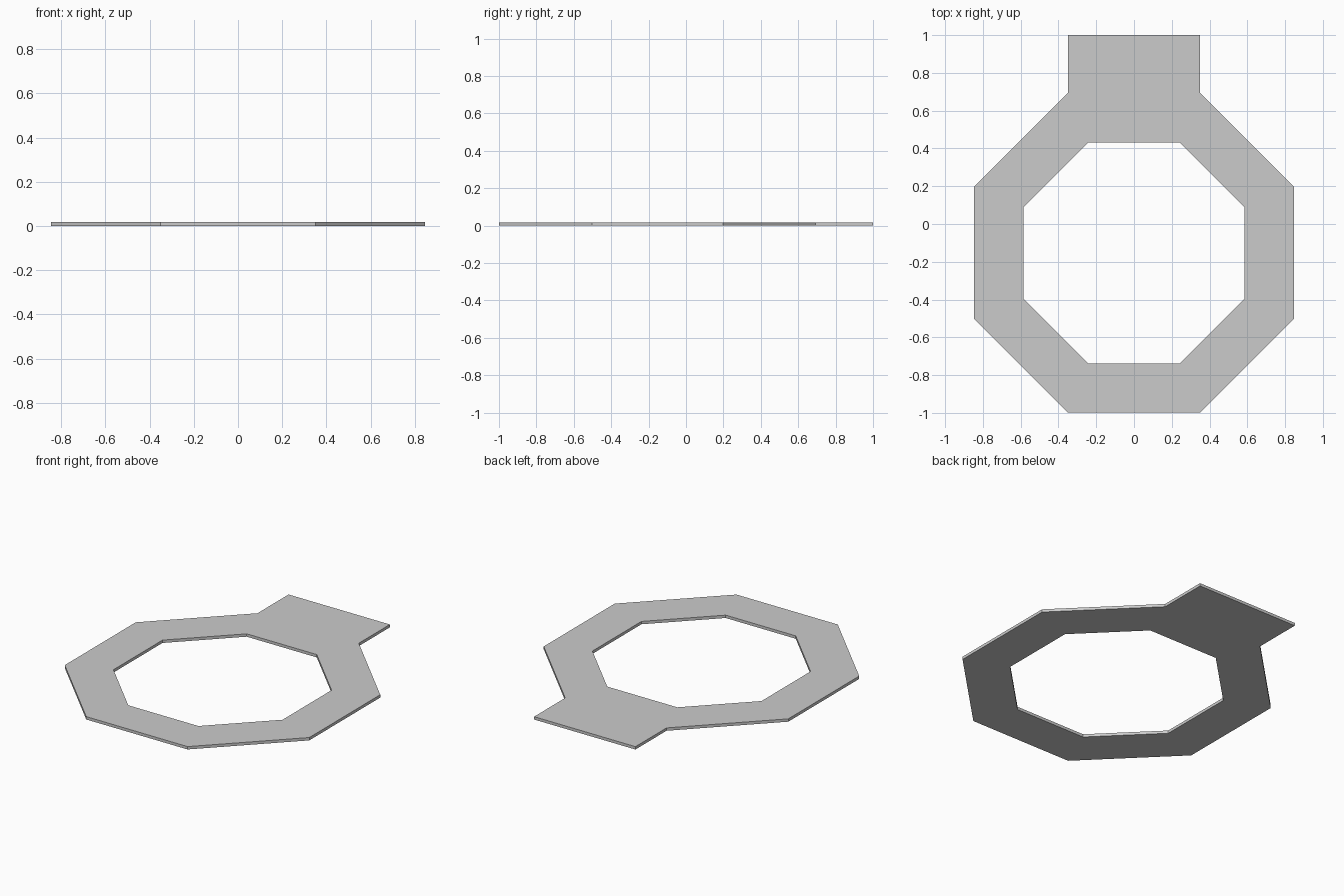
import bpy, bmesh, math

if "Cube" in bpy.data.objects:
    bpy.data.objects.remove(bpy.data.objects["Cube"])

CENTRE_Y = -0.153
OUTER, INNER = 0.846, 0.585   # centre-to-side distances
TAB_END = 1.0
THICK = 0.018


def octagon(bm, apothem):
    r = apothem / math.cos(math.pi / 8)
    angles = [math.pi / 8 + i * math.pi / 4 for i in range(8)]
    return [bm.verts.new((r * math.cos(a), CENTRE_Y + r * math.sin(a), 0)) for a in angles]


bm = bmesh.new()

# Flat octagonal ring
outer, inner = octagon(bm, OUTER), octagon(bm, INNER)
for v in outer:
    v.co.y = max(v.co.y, -1.0)
for i in range(8):
    j = (i + 1) % 8
    bm.faces.new((outer[i], outer[j], inner[j], inner[i]))

# Rectangular tab growing from the back side of the ring
right, left = outer[1], outer[2]
tab = [bm.verts.new((v.co.x, TAB_END, 0)) for v in (left, right)]
bm.faces.new((left, right, tab[1], tab[0]))

# Give the plate its thickness
bmesh.ops.recalc_face_normals(bm, faces=bm.faces[:])
result = bmesh.ops.extrude_face_region(bm, geom=bm.faces[:], use_keep_orig=True)
top = [g for g in result["geom"] if isinstance(g, bmesh.types.BMVert)]
bmesh.ops.translate(bm, verts=top, vec=(0, 0, THICK))
bmesh.ops.recalc_face_normals(bm, faces=bm.faces[:])

mesh = bpy.data.meshes.new("octagonal_ring_plate")
bm.to_mesh(mesh)
bm.free()
plate = bpy.data.objects.new("octagonal_ring_plate", mesh)
bpy.context.collection.objects.link(plate)
